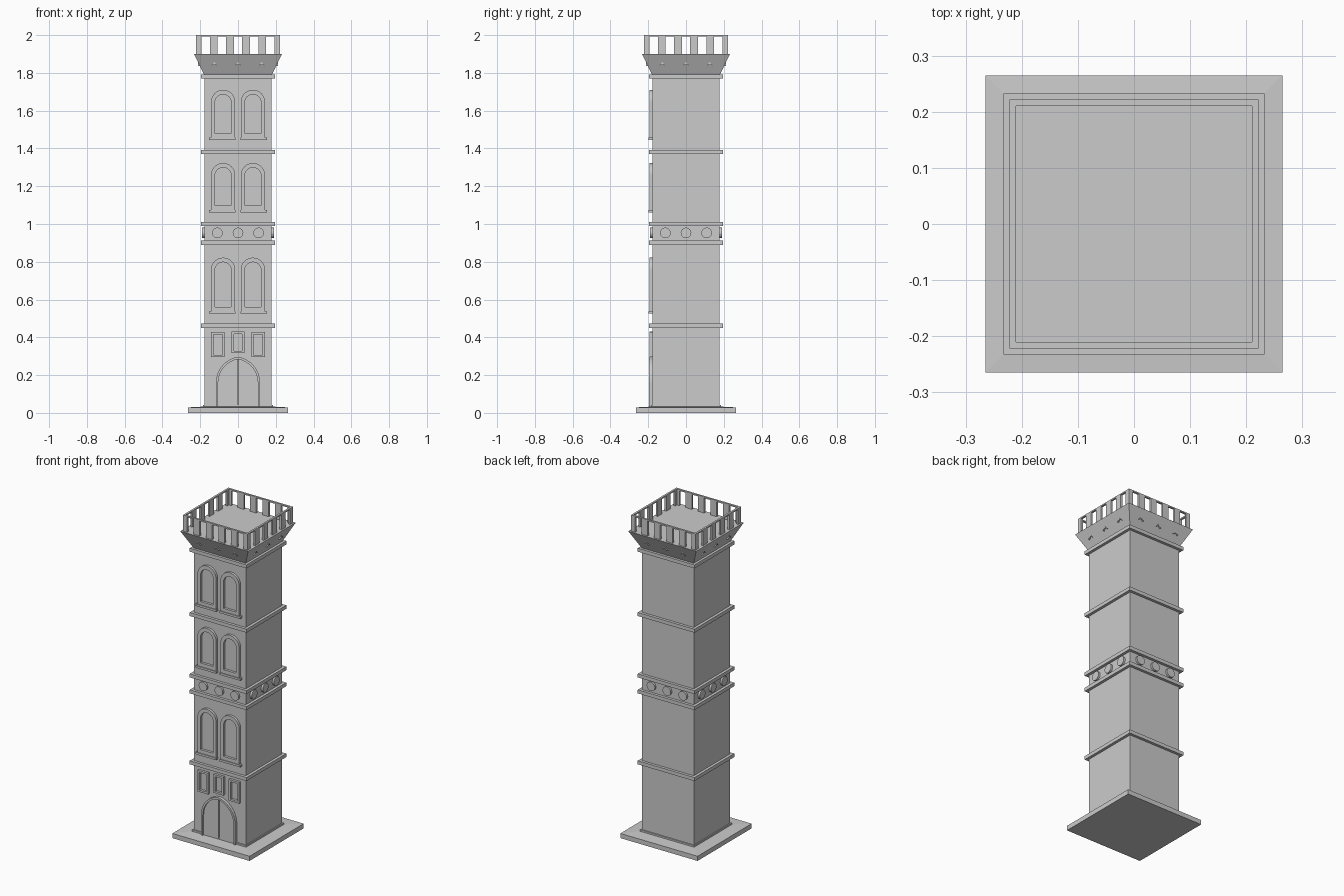
import bpy, bmesh
from math import sin, cos, pi, acos
from mathutils import Matrix, Vector

if "Cube" in bpy.data.objects:
    bpy.data.objects.remove(bpy.data.objects["Cube"])

S = 0.178  # half width of the shaft


def finish(name, bm, four=False):
    """Turn a bmesh into an object; optionally repeat it on all four sides."""
    if four:
        base = bm.verts[:] + bm.edges[:] + bm.faces[:]
        for i in (1, 2, 3):
            new = bmesh.ops.duplicate(bm, geom=base)["geom"]
            vs = [g for g in new if isinstance(g, bmesh.types.BMVert)]
            bmesh.ops.rotate(bm, verts=vs, cent=(0, 0, 0),
                             matrix=Matrix.Rotation(i * pi / 2, 3, 'Z'))
    bmesh.ops.recalc_face_normals(bm, faces=bm.faces[:])
    me = bpy.data.meshes.new(name)
    bm.to_mesh(me)
    bm.free()
    ob = bpy.data.objects.new(name, me)
    bpy.context.collection.objects.link(ob)
    return ob


def box(bm, x0, x1, y0, y1, z0, z1):
    m = Matrix.Translation(((x0 + x1) / 2, (y0 + y1) / 2, (z0 + z1) / 2))
    m = m @ Matrix.Diagonal((x1 - x0, y1 - y0, z1 - z0, 1))
    bmesh.ops.create_cube(bm, size=1, matrix=m)


def square_loft(name, profile):
    """Square rings of (half width, z), capped at both ends."""
    bm = bmesh.new()
    rings = [[bm.verts.new((sx * w, sy * w, z)) for sx, sy in
              ((-1, -1), (1, -1), (1, 1), (-1, 1))] for w, z in profile]
    for a, b in zip(rings, rings[1:]):
        for i in range(4):
            j = (i + 1) % 4
            bm.faces.new((a[i], a[j], b[j], b[i]))
    bm.faces.new(rings[0])
    bm.faces.new(rings[-1])
    return finish(name, bm)


def prism(bm, pts, y0, y1):
    a = [bm.verts.new((x, y0, z)) for x, z in pts]
    b = [bm.verts.new((x, y1, z)) for x, z in pts]
    bm.faces.new(a)
    bm.faces.new(b)
    for i in range(len(a)):
        j = (i + 1) % len(a)
        bm.faces.new((a[i], a[j], b[j], b[i]))


def frame(bm, outer, inner, y0, y1):
    """Raised border between two outlines with equal point counts."""
    loops = [[bm.verts.new((x, y, z)) for x, z in pts]
             for pts, y in ((outer, y1), (outer, y0), (inner, y0), (inner, y1))]
    for a, b in zip(loops, loops[1:] + loops[:1]):
        for i in range(len(a)):
            j = (i + 1) % len(a)
            bm.faces.new((a[i], a[j], b[j], b[i]))


def round_arch(cx, r, z0, top, n=16):
    arc = [(cx + r * cos(pi * i / n), top - r + r * sin(pi * i / n)) for i in range(n + 1)]
    return [(cx - r, z0), (cx + r, z0)] + arc


def pointed_arch(a, z0, spring, top, n=8):
    h = top - spring
    R = (h * h + a * a) / (2 * a)
    end = acos((R - a) / R)
    right = [(a - R + R * cos(end * i / n), spring + R * sin(end * i / n)) for i in range(n + 1)]
    return [(-a, z0), (a, z0)] + right + [(-x, z) for x, z in right[-2::-1]]


def rect(x0, x1, z0, z1):
    return [(x0, z0), (x1, z0), (x1, z1), (x0, z1)]


# Base slab, plinth, shaft
square_loft("base_slab", [(0.265, 0), (0.265, 0.029), (0.19, 0.033)])
square_loft("plinth", [(0.185, 0.03), (0.185, 0.043)])
square_loft("shaft", [(S, 0.02), (S, 1.80)])

# String courses
for i, z in enumerate((0.461, 0.901, 1.0, 1.381, 1.78)):
    square_loft(f"string_course_{i + 1}", [(0.195, z - 0.011), (0.195, z + 0.011)])

# Round medallions on all sides
bm = bmesh.new()
for x in (-0.109, 0, 0.109):
    m = Matrix.Translation((x, -S - 0.002, 0.953)) @ Matrix.Rotation(pi / 2, 4, 'X')
    bmesh.ops.create_cone(bm, cap_ends=True, segments=24, radius1=0.028,
                          radius2=0.028, depth=0.02, matrix=m)
finish("medallions", bm, four=True)

# Flared top and its small pointed brackets
square_loft("flared_cornice", [(S, 1.788), (0.233, 1.9)])
bm = bmesh.new()
for x in (-0.125, 0, 0.125):
    prism(bm, [(x - 0.017, 1.837), (x, 1.848), (x + 0.017, 1.837), (x, 1.858)], -0.213, -0.19)
finish("cornice_brackets", bm, four=True)

# Parapet with posts and a thin rail
bm = bmesh.new()
O, I, T = 0.222, 0.21, 1.992
for x in (-0.1285, -0.043, 0.043, 0.1285):
    box(bm, x - 0.021, x + 0.021, -O, -I, 1.895, T)
box(bm, -O, -0.193, -O, -I, 1.895, T)
box(bm, 0.193, I, -O, -I, 1.895, T)
box(bm, -O, I, -O, -I, T, 2.0)
finish("parapet", bm, four=True)

# Paired round-arched windows: sill bottom, opening bottom, arch top
for i, (sill, low, top) in enumerate(((0.525, 0.56, 0.822), (1.062, 1.098, 1.323),
                                      (1.445, 1.478, 1.71))):
    bm = bmesh.new()
    for cx in (-0.079, 0.079):
        frame(bm, round_arch(cx, 0.064, sill + 0.012, top),
              round_arch(cx, 0.043, low, top - 0.024), -0.193, -S + 0.005)
    finish(f"window_frames_{i + 1}", bm)
    bm = bmesh.new()
    for s in (-1, 1):
        xs = sorted((s * 0.013, s * 0.153))
        box(bm, *xs, -0.198, -S + 0.005, sill, sill + 0.013)
    finish(f"window_sills_{i + 1}", bm)

# Three small framed panels above the door
bm = bmesh.new()
for cx, hw, z0, z1 in ((-0.107, 0.036, 0.295, 0.427), (0, 0.034, 0.316, 0.43),
                       (0.107, 0.036, 0.295, 0.427)):
    frame(bm, rect(cx - hw, cx + hw, z0, z1),
          rect(cx - hw + 0.012, cx + hw - 0.012, z0 + 0.012, z1 - 0.012), -0.193, -S + 0.005)
finish("panel_frames", bm)

# Pointed door frame and two door leaves
bm = bmesh.new()
frame(bm, pointed_arch(0.117, 0.03, 0.16, 0.297), pointed_arch(0.105, 0.03, 0.16, 0.284),
      -0.196, -S + 0.005)
finish("door_frame", bm)
arch = pointed_arch(0.107, 0.03, 0.16, 0.286)
bm = bmesh.new()
half = [p for p in arch if p[0] > 0.002]
peak = 0.285
for s in (-1, 1):
    prism(bm, [(s * 0.002, 0.03)] + [(s * x, z) for x, z in half] + [(s * 0.002, peak)],
          -0.186, -S + 0.005)
finish("door_leaves", bm)
